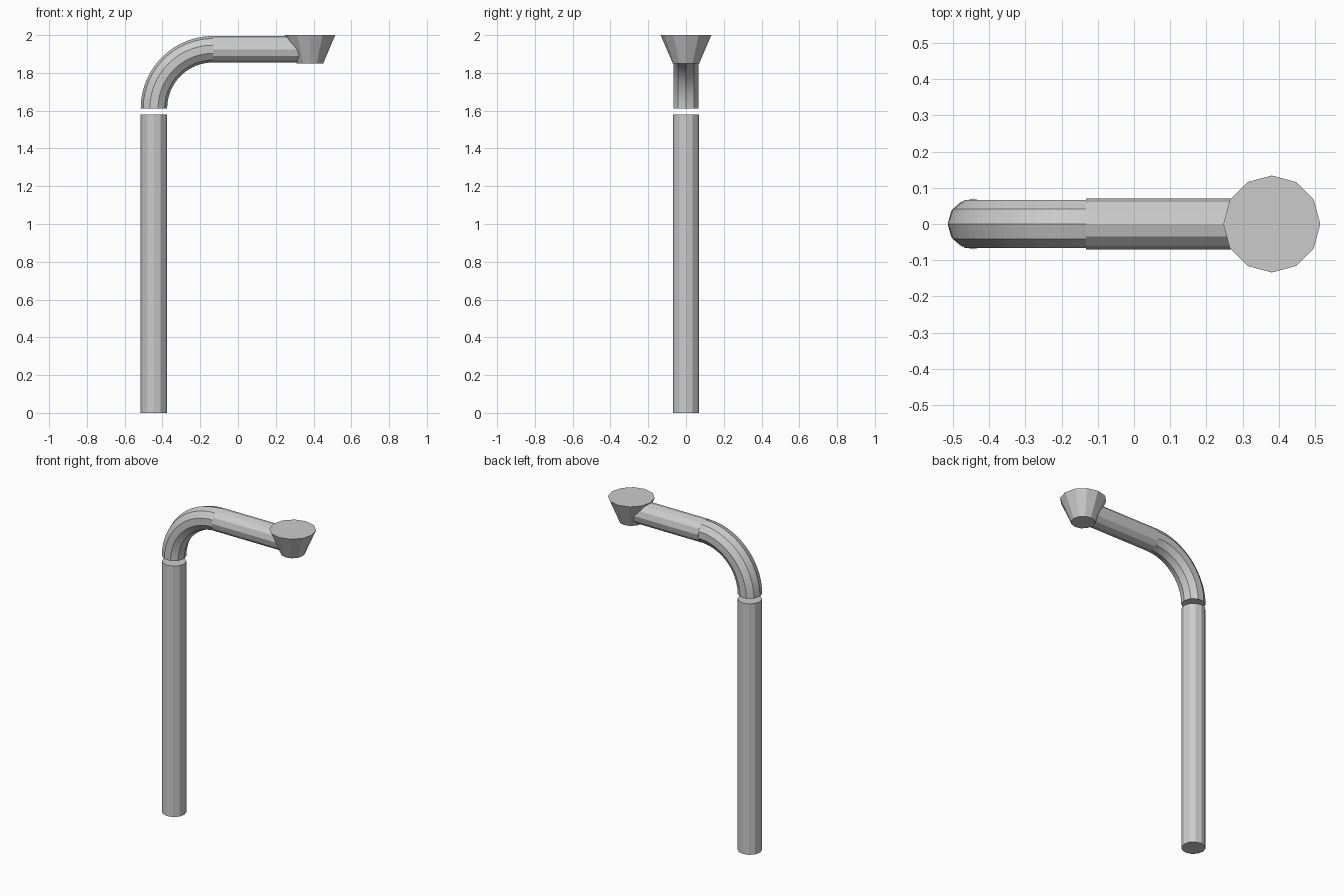
import bpy, bmesh
from math import pi, sin, cos

if "Cube" in bpy.data.objects:
    bpy.data.objects.remove(bpy.data.objects["Cube"])

R = 0.07                      # pipe radius
POST_X, ARM_Z = -0.445, 1.925
BEND = 0.313                  # bend radius of the elbow
HEAD_X = 0.381


def tube(name, rings):
    """Closed flat-shaded tube skinned over a list of point rings."""
    bm = bmesh.new()
    loops = [[bm.verts.new(p) for p in ring] for ring in rings]
    n = len(loops[0])
    for a, b in zip(loops, loops[1:]):
        for i in range(n):
            j = (i + 1) % n
            bm.faces.new((a[i], a[j], b[j], b[i]))
    bm.faces.new(loops[0])
    bm.faces.new(loops[-1])
    bmesh.ops.recalc_face_normals(bm, faces=bm.faces)
    mesh = bpy.data.meshes.new(name)
    bm.to_mesh(mesh)
    bm.free()
    obj = bpy.data.objects.new(name, mesh)
    bpy.context.collection.objects.link(obj)
    return obj


def circle(n, r):
    return [(r * cos(2 * pi * i / n), r * sin(2 * pi * i / n)) for i in range(n)]


def upright(name, x, levels):
    """Twelve-sided vertical part from (z, radius) levels."""
    return tube(name, [[(x + u, v, z) for u, v in circle(12, r)] for z, r in levels])


# vertical post
upright("post", POST_X, [(0, R), (1.58, R)])

# ten-sided quarter bend, starting just above the post
cx, cz = POST_X + BEND, ARM_Z - BEND
steps = 24
bend = []
for k in range(steps + 1):
    t = pi / 2 * k / steps
    bend.append([(cx - (BEND + u) * cos(t), v, cz + (BEND + u) * sin(t))
                 for u, v in circle(10, R)])
tube("elbow", bend)

# horizontal arm, ending inside the head
tube("arm", [[(x, v, ARM_Z + u) for u, v in circle(12, R)] for x in (cx, 0.36)])

# flared head
upright("flared_head", HEAD_X, [(1.85, R), (2.0, 0.134)])
